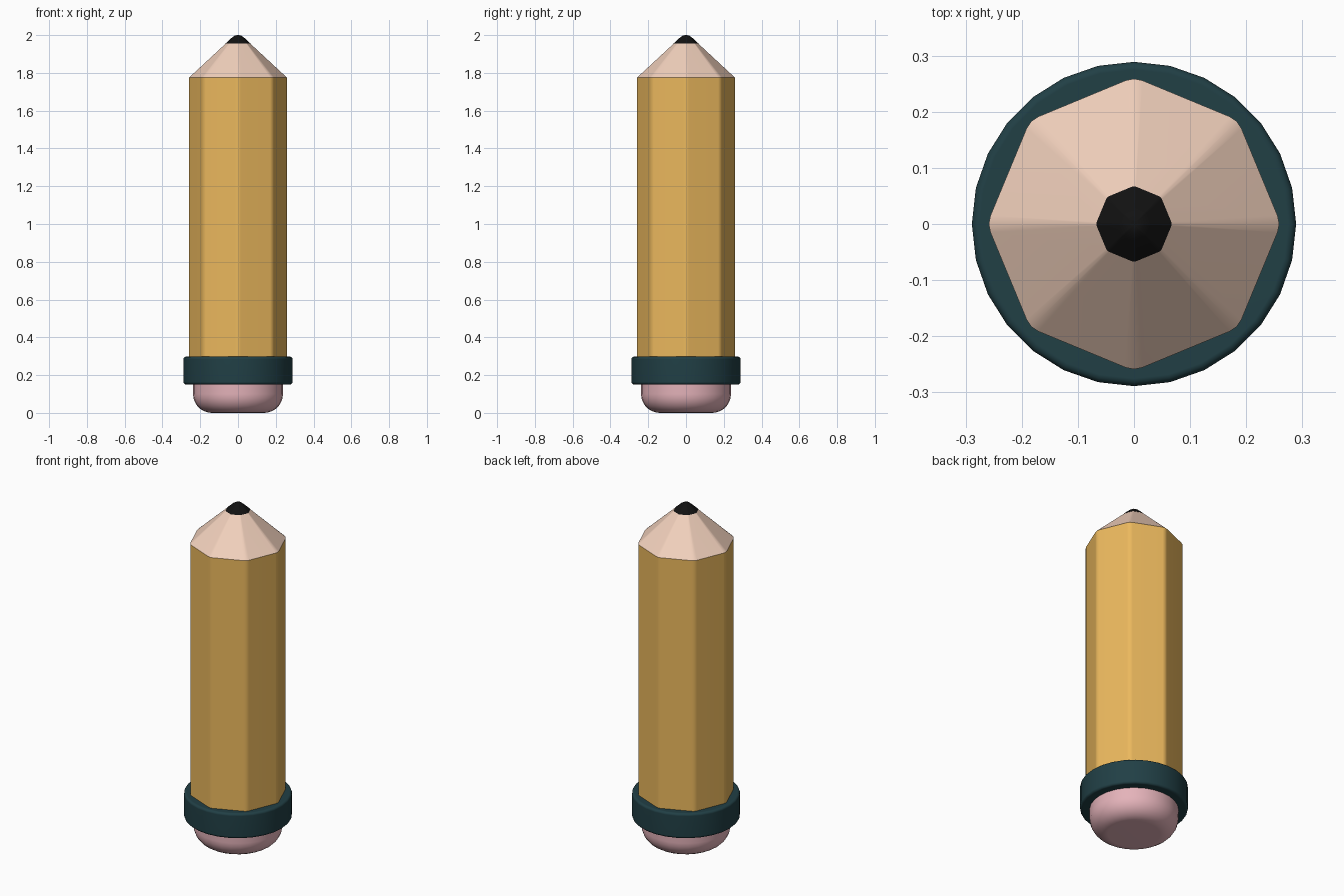
import bpy, math
from mathutils import Vector

if "Cube" in bpy.data.objects:
    bpy.data.objects.remove(bpy.data.objects["Cube"])


def material(name, rgb):
    m = bpy.data.materials.new(name)
    m.diffuse_color = (*rgb, 1)
    m.use_nodes = True
    m.node_tree.nodes["Principled BSDF"].inputs["Base Color"].default_value = m.diffuse_color
    return m


def circle(n):
    return [Vector((math.cos(2 * math.pi * i / n), math.sin(2 * math.pi * i / n))) for i in range(n)]


def soft_octagon(cut=0.08):
    """Unit octagon whose corners are rounded with a short three-point curve."""
    c = circle(8)
    pts = []
    for i in range(8):
        a = c[i].lerp(c[i - 1], cut)
        b = c[i].lerp(c[(i + 1) % 8], cut)
        pts += [a, (a + b) / 4 + c[i] / 2, b]
    return pts


def loft(name, section, profile, mat, cap_bottom=False, cap_top=False):
    """Stack scaled copies of a cross-section along z; profile is (radius, z)."""
    n = len(section)
    verts = [(p.x * r, p.y * r, z) for r, z in profile for p in section]
    faces = [(k * n + i, k * n + (i + 1) % n, (k + 1) * n + (i + 1) % n, (k + 1) * n + i)
             for k in range(len(profile) - 1) for i in range(n)]
    if cap_bottom:
        faces.append(tuple(reversed(range(n))))
    if cap_top:
        faces.append(tuple(range((len(profile) - 1) * n, len(profile) * n)))
    mesh = bpy.data.meshes.new(name)
    mesh.from_pydata(verts, [], faces)
    mesh.materials.append(mat)
    ob = bpy.data.objects.new(name, mesh)
    bpy.context.collection.objects.link(ob)
    bpy.ops.object.select_all(action='DESELECT')
    ob.select_set(True)
    bpy.context.view_layer.objects.active = ob
    bpy.ops.object.shade_smooth_by_angle(angle=math.radians(40))
    wn = ob.modifiers.new("weighted_normals", 'WEIGHTED_NORMAL')
    wn.keep_sharp = True
    return ob


def arc(cx, cz, r, a0, a1, steps):
    """Profile points on an arc, angles in degrees."""
    angles = [math.radians(a0 + (a1 - a0) * i / steps) for i in range(steps + 1)]
    return [(cx + r * math.cos(a), cz + r * math.sin(a)) for a in angles]


octagon, ring = soft_octagon(), circle(28)

# painted barrel, sharpened wood and lead tip
loft("barrel", octagon, [(0.262, 0.28), (0.262, 1.775)], material("yellow_paint", (0.83, 0.48, 0.11)))
loft("sharpened_wood", octagon, [(0.262, 1.775), (0.066, 1.955)], material("wood", (0.88, 0.63, 0.50)))
loft("lead_tip", octagon, [(0.068, 1.955), (0.030, 1.989), (0.018, 1.997), (0.006, 2.0)],
     material("lead", (0.006, 0.006, 0.006)), cap_top=True)

# metal band with rounded rims
b = 0.014
band = arc(0.289 - b, 0.15 + b, b, -90, 0, 3) + arc(0.289 - b, 0.298 - b, b, 0, 90, 3)
loft("ferrule", ring, band, material("dark_teal", (0.015, 0.05, 0.06)), cap_bottom=True, cap_top=True)

# rounded eraser
loft("eraser", ring, arc(0.138, 0.1, 0.1, -90, 0, 7) + [(0.238, 0.16)],
     material("pink_rubber", (0.78, 0.45, 0.49)), cap_bottom=True)
